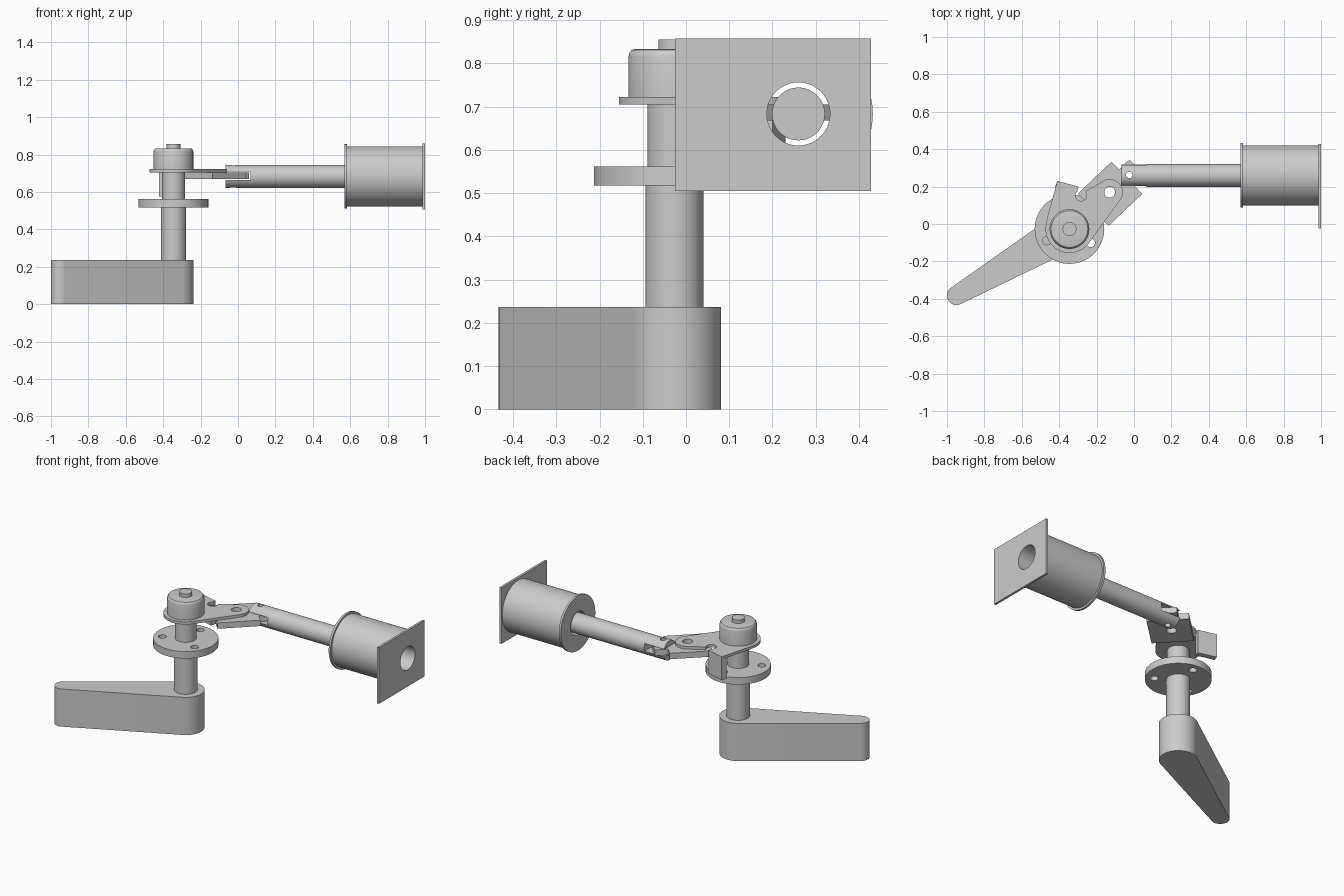
import bpy, bmesh, math
from mathutils import Matrix, Vector, geometry

cube = bpy.data.objects.get("Cube")
if cube:
    bpy.data.objects.remove(cube, do_unlink=True)

grey = bpy.data.materials.new("light_grey")
grey.use_nodes = True
grey.diffuse_color = (0.6, 0.6, 0.6, 1)
for node in grey.node_tree.nodes:
    if node.type == 'BSDF_PRINCIPLED':
        node.inputs["Base Color"].default_value = (0.6, 0.6, 0.6, 1)

PIVOT = Vector((-0.345, -0.027))    # vertical shaft axis
ELBOW = Vector((-0.13, 0.17))       # lever to link joint
PIN = Vector((-0.025, 0.262))       # link to rod joint
ROD_Y, ROD_Z = 0.26, 0.683          # horizontal rod axis


def finish(name, bm):
    bmesh.ops.recalc_face_normals(bm, faces=bm.faces)
    mesh = bpy.data.meshes.new(name)
    bm.to_mesh(mesh)
    bm.free()
    mesh.materials.append(grey)
    obj = bpy.data.objects.new(name, mesh)
    bpy.context.collection.objects.link(obj)
    return obj


def prism(name, outline, z0, z1):
    bm = bmesh.new()
    face = bm.faces.new([bm.verts.new((p[0], p[1], z0)) for p in outline])
    top = bmesh.ops.extrude_face_region(bm, geom=[face])["geom"]
    verts = [g for g in top if isinstance(g, bmesh.types.BMVert)]
    bmesh.ops.translate(bm, verts=verts, vec=(0, 0, z1 - z0))
    return finish(name, bm)


def circle(centre, r, n=48):
    return [Vector((centre[0] + r * math.cos(math.tau * i / n),
                    centre[1] + r * math.sin(math.tau * i / n))) for i in range(n)]


def tapered(c1, r1, c2, r2):
    pts = circle(c1, r1, 64) + circle(c2, r2, 64)
    return [pts[i] for i in geometry.convex_hull_2d(pts)]


def lathe(name, profile, matrix):
    """Spin (radius, height) points round z, then place the part."""
    bm = bmesh.new()
    vs = [bm.verts.new((r, 0, h)) for r, h in profile]
    for a, b in zip(vs, vs[1:]):
        bm.edges.new((a, b))
    bmesh.ops.spin(bm, geom=bm.verts[:] + bm.edges[:], axis=(0, 0, 1),
                   cent=(0, 0, 0), angle=math.tau, steps=64)
    bmesh.ops.remove_doubles(bm, verts=bm.verts, dist=1e-5)
    bm.transform(matrix)
    return finish(name, bm)


def combine(obj, other, operation='DIFFERENCE'):
    mod = obj.modifiers.new("cut", 'BOOLEAN')
    mod.operation, mod.solver, mod.object = operation, 'EXACT', other
    bpy.context.view_layer.update()
    with bpy.context.temp_override(object=obj, active_object=obj):
        bpy.ops.object.modifier_apply(modifier=mod.name)
    bpy.data.objects.remove(other, do_unlink=True)


def drill(obj, centre, r):
    combine(obj, prism("cutter", circle(centre, r, 32), -1, 2))


upright = Matrix.Translation((*PIVOT, 0))
along_x = Matrix.Translation((0, ROD_Y, ROD_Z)) @ Matrix.Rotation(math.pi / 2, 4, 'Y')
parts = []

# Tapered base arm
parts.append(prism("base_arm", tapered(PIVOT, 0.108, (-0.949, -0.382), 0.051), 0, 0.237))

# Stepped vertical shaft
parts.append(lathe("shaft", [(0, 0.237), (0.067, 0.237), (0.067, 0.518),
                             (0.062, 0.518), (0.062, 0.71), (0, 0.71)], upright))

# Flange with three bolt holes
flange = prism("flange", circle(PIVOT, 0.186, 64), 0.518, 0.562)
for k in range(3):
    a = math.radians(87 + 120 * k)
    drill(flange, PIVOT + 0.135 * Vector((math.cos(a), math.sin(a))), 0.023)
parts.append(flange)

# Lever plate with side lobe, relief notch and joint hole
lever = prism("lever", tapered(PIVOT, 0.128, ELBOW, 0.07), 0.705, 0.722)
lobe = [(-0.41, 0.23), (-0.297, 0.2), (-0.315, 0.13), PIVOT, (-0.468, 0.02)]
combine(lever, prism("lobe", lobe, 0.705, 0.722), 'UNION')
drill(lever, (-0.283, 0.153), 0.03)
drill(lever, ELBOW, 0.029)
parts.append(lever)

# Tab hanging from the lobe
parts.append(prism("lever_tab", [(-0.41, 0.23), (-0.297, 0.2), (-0.306, 0.168),
                                 (-0.422, 0.198)], 0.575, 0.705))

# Domed cap with its small stub
parts.append(lathe("cap", [(0, 0.722), (0.106, 0.722), (0.106, 0.816), (0.104, 0.824),
                           (0.098, 0.831), (0.09, 0.833), (0, 0.833)], upright))
parts.append(lathe("cap_stub", [(0, 0.833), (0.037, 0.833), (0.037, 0.855),
                                (0, 0.855)], upright))

# Link block with a narrow tongue, turned to the link's angle
turn = Matrix.Rotation(math.radians(43.5), 2)
corner = Vector((-0.136, -0.01))
shape = [(0, 0), (0.248, 0), (0.248, 0.06), (0.325, 0.06), (0.325, 0.18),
         (0.248, 0.18), (0.248, 0.238), (0, 0.238)]
link = prism("link", [corner + turn @ Vector(p) for p in shape], 0.668, 0.705)
drill(link, ELBOW, 0.029)
drill(link, PIN, 0.017)
parts.append(link)

# Plunger rod with forked end
rod = lathe("plunger_rod", [(0, -0.068), (0.061, -0.068), (0.061, 0.62), (0, 0.62)], along_x)
slot = [(-0.2, 0.1), (0.067, 0.1), (0.067, 0.4), (-0.2, 0.4)]
combine(rod, prism("slot", slot, 0.663, 0.71))
drill(rod, PIN, 0.017)
parts.append(rod)

# Hollow spool with rear collar
parts.append(lathe("spool", [(0.073, 0.57), (0.172, 0.57), (0.172, 0.583), (0.16, 0.583),
                             (0.16, 0.987), (0.073, 0.987), (0.073, 0.57)], along_x))

# Square mounting plate with bore
plate = prism("mounting_plate", [(0.986, -0.025), (1, -0.025), (1, 0.428), (0.986, 0.428)],
              0.505, 0.858)
combine(plate, lathe("bore", [(0, 0.9), (0.073, 0.9), (0.073, 1.1), (0, 1.1)], along_x))
parts.append(plate)

# Smooth round sides, keep crisp edges
bpy.ops.object.select_all(action='DESELECT')
for obj in parts:
    obj.select_set(True)
bpy.context.view_layer.objects.active = parts[0]
bpy.ops.object.shade_smooth_by_angle(angle=math.radians(30))
